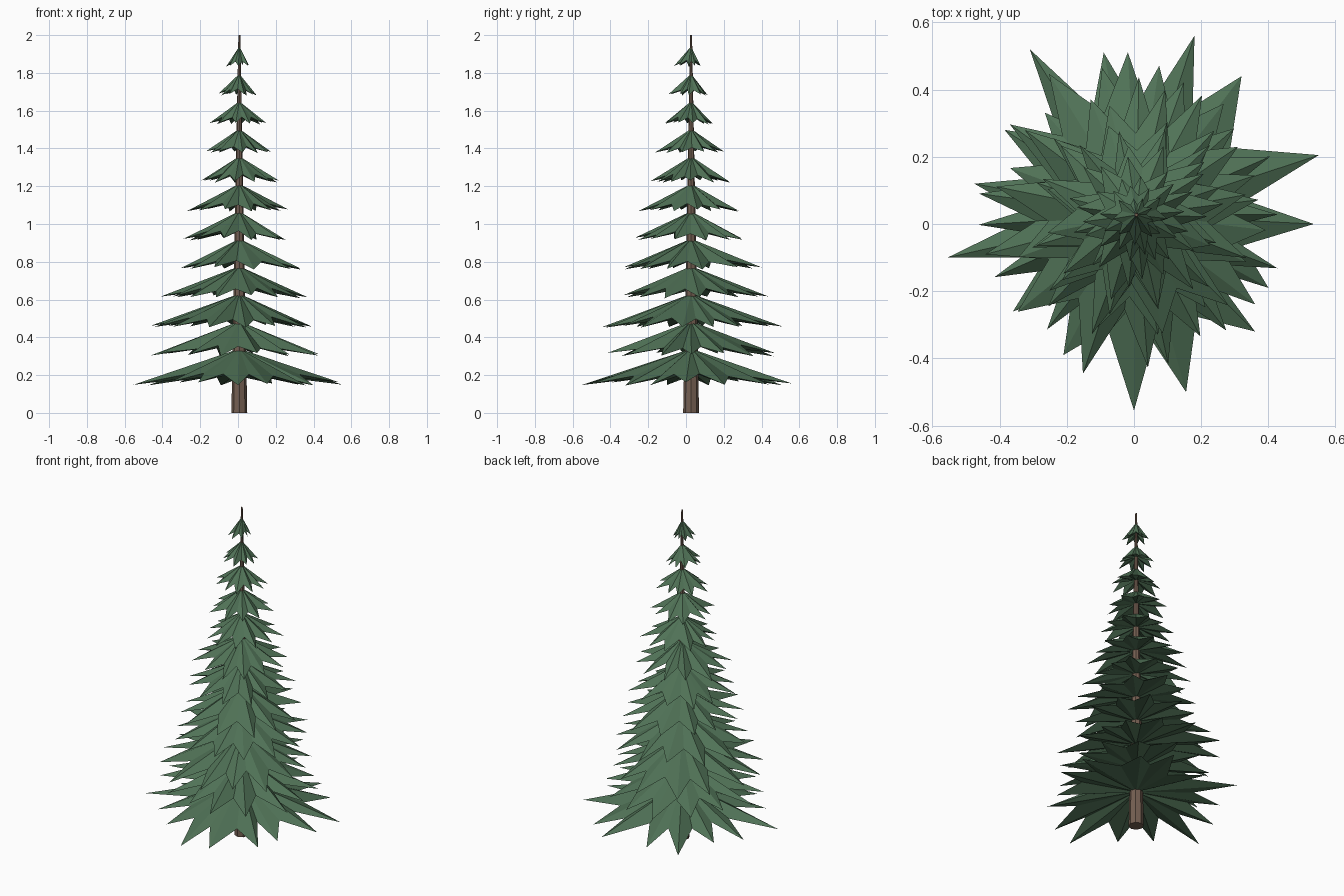
import bpy, bmesh, math, random

if "Cube" in bpy.data.objects:
    bpy.data.objects.remove(bpy.data.objects["Cube"])

random.seed(5)
CX, CY = 0.007, 0.027          # trunk axis


def material(name, rgb):
    m = bpy.data.materials.new(name)
    m.diffuse_color = (*rgb, 1)
    m.use_nodes = True
    m.node_tree.nodes["Principled BSDF"].inputs["Base Color"].default_value = m.diffuse_color
    return m


GREEN = material("needle green", (0.080, 0.168, 0.094))
BROWN = material("bark brown", (0.175, 0.115, 0.083))


def make_object(name, bm, mat):
    bmesh.ops.recalc_face_normals(bm, faces=bm.faces)
    me = bpy.data.meshes.new(name)
    bm.to_mesh(me)
    bm.free()
    me.materials.append(mat)
    ob = bpy.data.objects.new(name, me)
    bpy.context.collection.objects.link(ob)
    return ob


# trunk: one long tapered low-poly cone
bm = bmesh.new()
bmesh.ops.create_cone(bm, cap_ends=True, segments=8, radius1=0.042, radius2=0.005, depth=2.0)
bmesh.ops.translate(bm, verts=bm.verts, vec=(CX, CY, 1.0))
make_object("trunk", bm, BROWN)


def tier(name, apex, drop, tips):
    """Drooping star: ridges to the tips, valleys between, hollow underside."""
    bm = bmesh.new()
    top = bm.verts.new((CX, CY, apex))
    under = bm.verts.new((CX, CY, apex - 0.66 * drop))
    ring = []
    n = len(tips)
    for i, (a, r) in enumerate(tips):
        a2, r2 = tips[(i + 1) % n]
        if a2 < a:
            a2 += 2 * math.pi
        am = (a + a2) / 2
        rm = (r + r2) / 2 * random.uniform(0.55, 0.68)
        z = apex - drop * random.uniform(0.94, 1.06)
        ring.append(bm.verts.new((CX + r * math.cos(a), CY + r * math.sin(a), z)))
        ring.append(bm.verts.new((CX + rm * math.cos(am), CY + rm * math.sin(am),
                                  apex - random.uniform(0.70, 0.82) * drop)))
    for i, v in enumerate(ring):
        w = ring[(i + 1) % len(ring)]
        bm.faces.new((top, v, w))
        bm.faces.new((under, w, v))
    make_object(name, bm, GREEN)


# lowest tier: tip positions seen from above
low = [(.535, 0), (.55, .205), (.32, .44), (.18, .56), (-.09, .51), (-.31, .52),
       (-.385, .28), (-.475, .12), (-.555, -.10), (-.36, -.26), (-.21, -.39),
       (0, -.555), (.155, -.50), (.36, -.32), (.40, -.19)]
polar = sorted((math.atan2(y - CY, x - CX) % (2 * math.pi), math.hypot(x - CX, y - CY))
               for x, y in low)
tier("bough_tier_1", 0.34, 0.185, polar)

# upper tiers: reach to left, right, front, back
reach = [(.445, .43, .40, .49), (.48, .415, .44, .48), (.415, .375, .37, .43),
         (.32, .36, .36, .39), (.285, .275, .29, .34), (.29, .265, .26, .28),
         (.205, .235, .18, .24), (.175, .175, .155, .21), (.155, .16, .13, .15),
         (.10, .095, .09, .12), (.07, .065, .06, .08)]
for k, (left, right, front, back) in enumerate(reach, start=1):
    n = round(14.5 - 0.5 * k)
    start = random.random() * 2 * math.pi / n
    tips = []
    for i in range(n):
        a = start + (i + random.uniform(-0.15, 0.15)) * 2 * math.pi / n
        c, s = math.cos(a), math.sin(a)
        rx = right - CX if c > 0 else left + CX
        ry = back - CY if s > 0 else front + CY
        tips.append((a, math.hypot(c * rx, s * ry) * random.uniform(0.88, 1.07)))
    tier(f"bough_tier_{k + 1}", 0.34 + 0.1455 * k, 0.185 - 0.0075 * k, tips)
